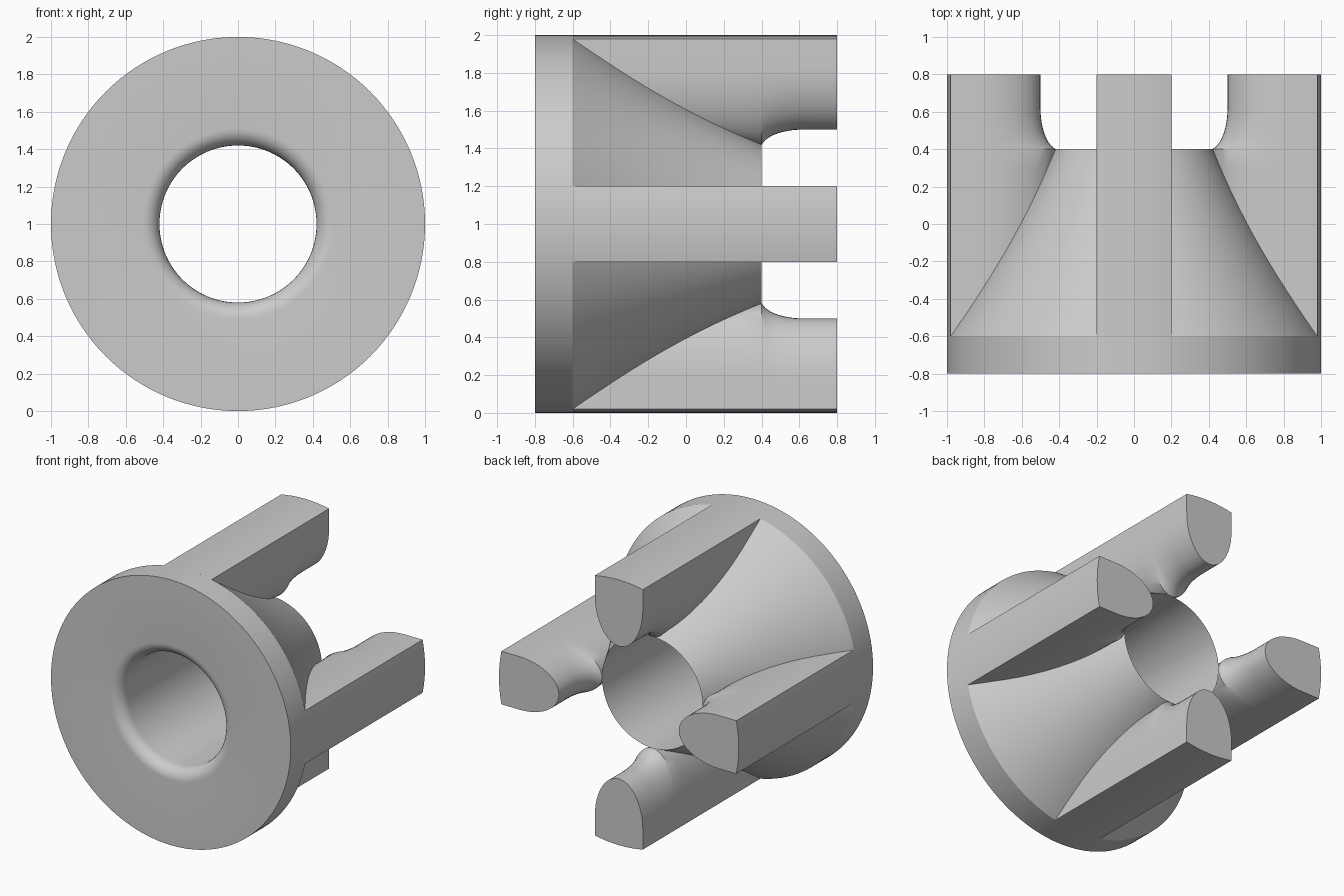
import bpy, bmesh, math
from mathutils import Matrix, Vector

if "Cube" in bpy.data.objects:
    bpy.data.objects.remove(bpy.data.objects["Cube"], do_unlink=True)

grey = bpy.data.materials.new("plain grey")
grey.use_nodes = True
COLOUR = (0.6, 0.6, 0.6, 1)
grey.diffuse_color = COLOUR
grey.node_tree.nodes["Principled BSDF"].inputs["Base Color"].default_value = COLOUR

CENTRE = Vector((0, 0, 1))
BORE, HALF = 0.42, 0.2


def finish(name, bm):
    bmesh.ops.recalc_face_normals(bm, faces=bm.faces)
    mesh = bpy.data.meshes.new(name)
    bm.to_mesh(mesh)
    bm.free()
    mesh.materials.append(grey)
    obj = bpy.data.objects.new(name, mesh)
    bpy.context.collection.objects.link(obj)
    bpy.ops.object.select_all(action="DESELECT")
    obj.select_set(True)
    bpy.context.view_layer.objects.active = obj
    bpy.ops.object.shade_smooth_by_angle(angle=math.radians(30))


def flange_body():
    """Disc, slightly hollow cone and rounded bore, revolved about y."""
    profile = [(1, -0.8), (1, -0.6)]
    for i in range(1, 17):
        t = i / 16
        sag = 0.1 * t * (1 - t)
        profile.append((1 + (BORE - 1) * t - sag, t - 0.6))
    lip = 0.09
    for i in range(9):
        a = math.pi / 2 * i / 8
        profile.append((BORE + lip * (1 - math.cos(a)), -0.8 + lip * (1 - math.sin(a))))
    bm = bmesh.new()
    verts = [bm.verts.new((r, y, 1)) for r, y in profile]
    edges = [bm.edges.new((v, verts[i - 1])) for i, v in enumerate(verts)]
    bmesh.ops.spin(bm, geom=verts + edges, cent=CENTRE, axis=(0, 1, 0),
                   angle=2 * math.pi, steps=128, use_merge=False)
    bmesh.ops.remove_doubles(bm, verts=bm.verts, dist=0.0001)
    finish("flange_body", bm)


def prong_section(tip):
    """Bullet outline: curved outside, flat flanks, rounded inner end."""
    points = []
    start = math.asin(HALF)
    for i in range(9):
        a = -start + 2 * start * i / 8
        points.append((math.sin(a), math.cos(a)))
    shoulder = 0.83
    for i in range(25):
        a = math.pi * i / 24
        points.append((HALF * math.cos(a), shoulder - (shoulder - tip) * math.sin(a)))
    return points


def prong(name, angle):
    # The inner end sweeps outward just behind the bore
    stations = [(-0.6, BORE + 0.02), (0.3, BORE + 0.01)]
    for i in range(11):
        t = i / 10
        stations.append((0.4 + 0.22 * t, 0.5 - 0.08 * (1 - math.sqrt(1 - (1 - t) ** 2 * 0.95)) / 0.776))
    stations.append((0.8, 0.5))
    turn = Matrix.Rotation(angle, 3, "Y")
    bm = bmesh.new()
    loops = [[bm.verts.new(turn @ Vector((x, y, r)) + CENTRE) for x, r in prong_section(tip)]
             for y, tip in stations]
    for a, b in zip(loops, loops[1:]):
        for i in range(len(a)):
            bm.faces.new((a[i - 1], a[i], b[i], b[i - 1]))
    bm.faces.new(loops[0])
    bm.faces.new(loops[-1])
    finish(name, bm)


flange_body()
for k, side in enumerate(("top", "left", "bottom", "right")):
    prong(side + "_prong", k * math.pi / 2)
